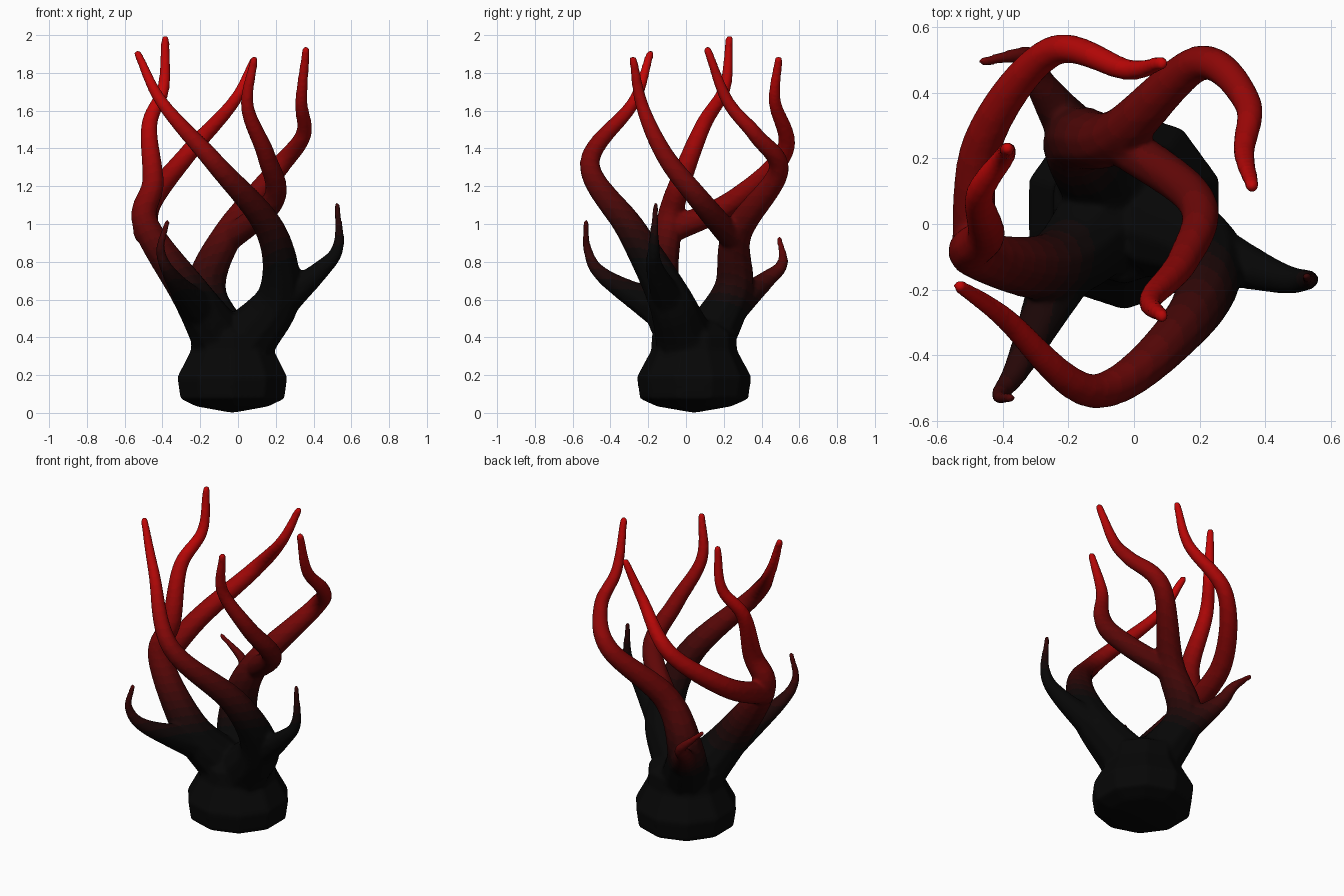
import bpy, bmesh, math
from mathutils import Vector

if "Cube" in bpy.data.objects:
    bpy.data.objects.remove(bpy.data.objects["Cube"])

# Colour ramp: black at the root to red at the tips
BANDS = 24
ramp = []
for i in range(BANDS):
    t = i / (BANDS - 1)
    m = bpy.data.materials.new("ramp_%02d" % i)
    m.diffuse_color = (0.002 + 0.55 * t ** 1.7, 0.002, 0.002, 1)
    m.use_nodes = True
    m.node_tree.nodes["Principled BSDF"].inputs["Base Color"].default_value = m.diffuse_color
    ramp.append(m)


def paint(me):
    for m in ramp:
        me.materials.append(m)
    for p in me.polygons:
        c = p.center
        t = (c.z - 0.35 * c.x + 0.25 * c.y - 0.6) / 1.3
        p.material_index = max(0, min(BANDS - 1, int(t * BANDS)))


def catmull(pts, steps=8):
    """Smooth path through the points."""
    v = [Vector(p) for p in pts]
    v = [2 * v[0] - v[1]] + v + [2 * v[-1] - v[-2]]
    out = []
    for a, b, c, d in zip(v, v[1:], v[2:], v[3:]):
        for k in range(steps):
            t = k / steps
            out.append(0.5 * (2 * b + (c - a) * t + (2 * a - 5 * b + 4 * c - d) * t * t
                              + (3 * b - a - 3 * c + d) * t ** 3))
    return out + [v[-2]]


# Thickness along a path (t from 0 at the root to 1 at the tip)
def trunk(t):
    return 0.02 + 0.08 * (1 - t) + 0.055 * (1 - t) ** 5


def branch(t):
    return 0.02 + 0.046 * (1 - t ** 1.6)


def spur(t):
    return 0.014 + 0.096 * (1 - t) ** 1.5


# Three trunks that each run into a tentacle
trunks = [
    [(0.06, -0.01, 0.40), (0.22, -0.10, 0.63), (0.17, -0.29, 0.97), (-0.12, -0.51, 1.32),
     (-0.40, -0.28, 1.64), (-0.53, -0.19, 1.90)],
    [(-0.09, 0, 0.38), (-0.25, -0.13, 0.63), (-0.49, -0.09, 1.00), (-0.45, -0.03, 1.22),
     (-0.47, 0.09, 1.52), (-0.395, 0.205, 1.72), (-0.385, 0.23, 1.98)],
    [(-0.06, 0.10, 0.36), (-0.17, 0.25, 0.65), (-0.05, 0.27, 0.95), (0.20, 0.49, 1.28),
     (0.345, 0.37, 1.47), (0.335, 0.22, 1.65), (0.36, 0.115, 1.92)],
]
# Side tentacles
branches = [
    [(-0.49, -0.11, 0.95), (-0.46, 0.25, 1.12), (-0.25, 0.525, 1.39), (-0.02, 0.47, 1.65),
     (0.085, 0.49, 1.87)],
    [(-0.07, 0.265, 0.90), (0.19, 0.07, 1.13), (0.15, -0.11, 1.36), (0.05, -0.23, 1.62),
     (0.085, -0.28, 1.87)],
]
# Short spurs
spurs = [
    [(0.16, -0.06, 0.53), (0.43, -0.16, 0.75), (0.53, -0.17, 0.88), (0.525, -0.16, 1.10)],
    [(-0.19, -0.09, 0.52), (-0.35, -0.43, 0.72), (-0.41, -0.52, 0.86), (-0.375, -0.53, 1.01)],
    [(-0.12, 0.19, 0.52), (-0.28, 0.42, 0.70), (-0.32, 0.51, 0.79), (-0.46, 0.495, 0.92)],
]

cu = bpy.data.curves.new("paths", 'CURVE')
cu.dimensions = '3D'
cu.bevel_depth = 1.0
cu.bevel_resolution = 3
cu.use_fill_caps = True
for thickness, group in ((trunk, trunks), (branch, branches), (spur, spurs)):
    for pts in group:
        path = catmull(pts)
        run = [0.0]
        for a, b in zip(path, path[1:]):
            run.append(run[-1] + (b - a).length)
        radii = [thickness(s / run[-1]) + 0.002 for s in run]
        # rounded tip
        d, r, end = (path[-1] - path[-2]).normalized(), radii[-1], path[-1]
        for f, s in ((0.5, 0.85), (0.9, 0.45)):
            path.append(end + d * r * f)
            radii.append(r * s)
        sp = cu.splines.new('POLY')
        sp.points.add(len(path) - 1)
        for q, p, r in zip(sp.points, path, radii):
            q.co = (*p, 1)
            q.radius = r
helper = bpy.data.objects.new("paths", cu)
bpy.context.collection.objects.link(helper)


def evaluated(ob):
    return bpy.data.meshes.new_from_object(ob.evaluated_get(bpy.context.evaluated_depsgraph_get()))


bm = bmesh.new()
bm.from_mesh(evaluated(helper))
bpy.data.objects.remove(helper)

# Root bulb: faceted lathe
SIDES = 10
profile = [(0.20, 0.035), (0.288, 0.075), (0.305, 0.19), (0.23, 0.33), (0.225, 0.42), (0.12, 0.49)]
rings = []
for r, z in profile:
    rings.append([bm.verts.new((-0.03 + r * math.cos(math.tau * (i + .5) / SIDES),
                                0.043 + r * math.sin(math.tau * (i + .5) / SIDES), z)) for i in range(SIDES)])
low = bm.verts.new((-0.03, 0.043, 0))
top = bm.verts.new((-0.02, 0.03, 0.51))
for i in range(SIDES):
    j = (i + 1) % SIDES
    for a, b in zip(rings, rings[1:]):
        bm.faces.new((a[i], a[j], b[j], b[i]))
    bm.faces.new((low, rings[0][j], rings[0][i]))
    bm.faces.new((top, rings[-1][i], rings[-1][j]))
me = bpy.data.meshes.new("tentacles")
bm.to_mesh(me)
bm.free()

# Fuse bulb and tubes into one skin with soft forks
tent = bpy.data.objects.new("tentacles", me)
bpy.context.collection.objects.link(tent)
rm = tent.modifiers.new("fuse", 'REMESH')
rm.mode = 'VOXEL'
rm.voxel_size = 0.011
sm = tent.modifiers.new("soften", 'SMOOTH')
sm.factor = 0.5
sm.iterations = 8
bpy.context.view_layer.update()
me = evaluated(tent)
tent.modifiers.clear()
tent.data = me
me.materials.clear()
paint(me)
me.shade_smooth()
